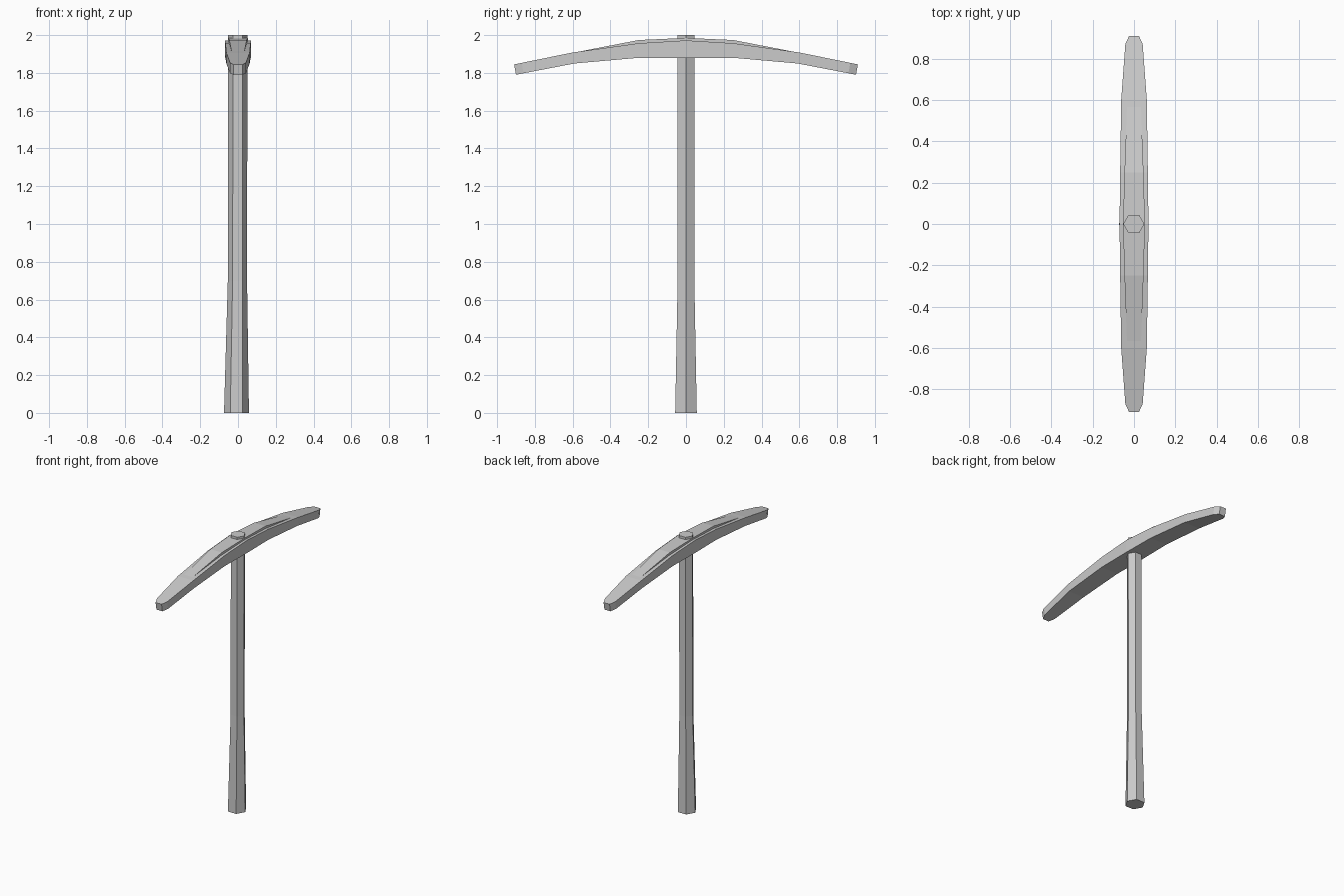
import bpy, bmesh, math

if "Cube" in bpy.data.objects:
    bpy.data.objects.remove(bpy.data.objects["Cube"])


def loft(name, rings):
    """Skin a list of equal-length vertex rings and cap both ends."""
    bm = bmesh.new()
    rows = [[bm.verts.new(p) for p in ring] for ring in rings]
    n = len(rows[0])
    for a, b in zip(rows, rows[1:]):
        for i in range(n):
            j = (i + 1) % n
            bm.faces.new((a[i], a[j], b[j], b[i]))
    bm.faces.new(rows[0])
    bm.faces.new(rows[-1])
    bmesh.ops.recalc_face_normals(bm, faces=bm.faces)
    mesh = bpy.data.meshes.new(name)
    bm.to_mesh(mesh)
    bm.free()
    obj = bpy.data.objects.new(name, mesh)
    bpy.context.collection.objects.link(obj)
    return obj


def hexagon(cx, r, z):
    return [(cx + r * math.cos(math.radians(60 * i)),
             r * math.sin(math.radians(60 * i)), z) for i in range(6)]


def bar(name, half):
    """Symmetric bar along y from stations (y bottom, y top, half width, bottom z, top z)."""
    stations = [(-yb, -yt, w, b, t) for yb, yt, w, b, t in reversed(half[1:])] + half
    return loft(name, [[(-w, yb, b), (w, yb, b), (w, yt, t), (-w, yt, t)]
                       for yb, yt, w, b, t in stations])


# Six-sided handle, flared and slightly offset at the foot
loft("handle", [hexagon(-0.008, 0.066, 0), hexagon(-0.003, 0.051, 0.7),
                hexagon(-0.001, 0.051, 2.0)])

# Curved pick head with clipped tips
bar("pick_head", [
    (0, 0, 0.07, 1.88, 1.972),
    (0.25, 0.25, 0.067, 1.88, 1.957),
    (0.59, 0.60, 0.062, 1.85, 1.908),
    (0.86, 0.87, 0.042, 1.798, 1.853),
    (0.90, 0.91, 0.024, 1.79, 1.845),
])

# Narrow raised spine fading into the top of the head
bar("head_spine", [
    (0, 0, 0.053, 1.92, 1.985),
    (0.25, 0.25, 0.046, 1.92, 1.974),
    (0.57, 0.57, 0.034, 1.89, 1.912),
])
